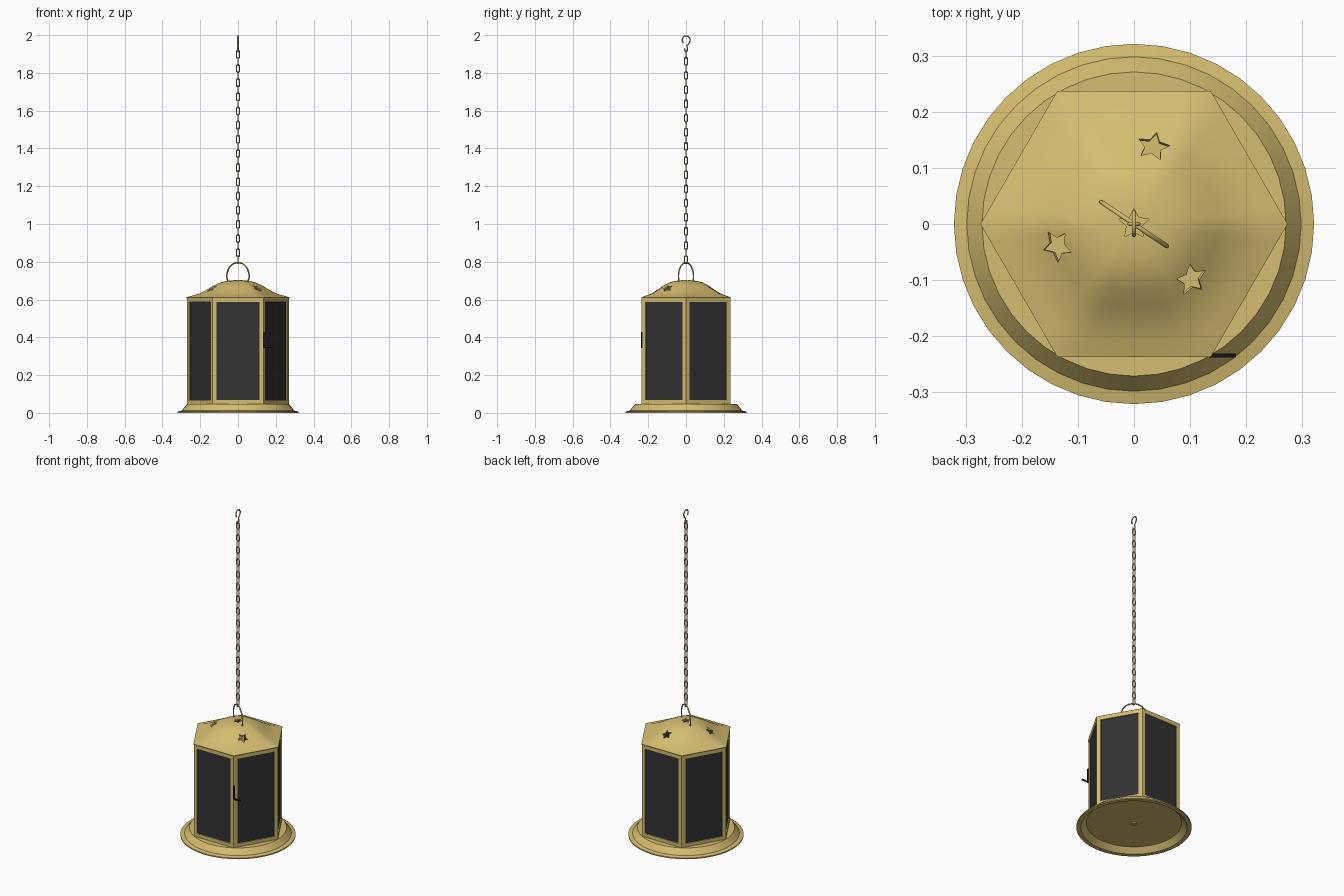
import bpy, bmesh, math
from mathutils import Matrix, Vector

if "Cube" in bpy.data.objects:
    bpy.data.objects.remove(bpy.data.objects["Cube"])


def material(name, rgb):
    m = bpy.data.materials.new(name)
    m.diffuse_color = (*rgb, 1)
    m.use_nodes = True
    m.node_tree.nodes["Principled BSDF"].inputs["Base Color"].default_value = m.diffuse_color
    return m


GOLD = material("brass", (0.67, 0.51, 0.165))
DARK = material("dark_glass", (0.032, 0.032, 0.032))
BLACK = material("black_metal", (0.006, 0.006, 0.006))


def add_object(name, bm, mats, smooth=None):
    bmesh.ops.recalc_face_normals(bm, faces=bm.faces)
    me = bpy.data.meshes.new(name)
    bm.to_mesh(me)
    bm.free()
    for m in mats:
        me.materials.append(m)
    ob = bpy.data.objects.new(name, me)
    bpy.context.collection.objects.link(ob)
    if smooth:
        shade(ob, smooth)
    return ob


def shade(ob, angle):
    bpy.ops.object.select_all(action='DESELECT')
    ob.select_set(True)
    bpy.context.view_layer.objects.active = ob
    bpy.ops.object.shade_smooth_by_angle(angle=math.radians(angle))


def box(bm, size, center, matrix=Matrix(), mat=0):
    m = matrix @ Matrix.Translation(center) @ Matrix.Diagonal((*size, 1))
    for v in bmesh.ops.create_cube(bm, size=1, matrix=m)["verts"]:
        for f in v.link_faces:
            f.material_index = mat


def bake(ob):
    """Replace an object by its evaluated mesh."""
    dg = bpy.context.evaluated_depsgraph_get()
    me = bpy.data.meshes.new_from_object(ob.evaluated_get(dg))
    new = bpy.data.objects.new(ob.name, me)
    name = ob.name
    bpy.data.objects.remove(ob)
    bpy.context.collection.objects.link(new)
    new.name = name
    return new


def wire(name, paths, radius, cyclic, mat):
    cu = bpy.data.curves.new(name, 'CURVE')
    cu.dimensions = '3D'
    cu.bevel_depth = radius
    cu.bevel_resolution = 1
    cu.use_fill_caps = True
    for pts in paths:
        sp = cu.splines.new('POLY')
        sp.points.add(len(pts) - 1)
        for p, q in zip(sp.points, pts):
            p.co = (*q, 1)
        sp.use_cyclic_u = cyclic
    cu.materials.append(mat)
    ob = bpy.data.objects.new(name, cu)
    bpy.context.collection.objects.link(ob)
    ob = bake(ob)
    shade(ob, 60)
    return ob


def lathe(name, profile, steps, mat):
    bm = bmesh.new()
    vs = [bm.verts.new((r, 0, z)) for r, z in profile]
    es = [bm.edges.new(p) for p in zip(vs, vs[1:])]
    bmesh.ops.spin(bm, geom=vs + es, axis=(0, 0, 1), cent=(0, 0, 0),
                   angle=2 * math.pi, steps=steps)
    bmesh.ops.remove_doubles(bm, verts=bm.verts, dist=1e-5)
    return add_object(name, bm, [mat], 25)


# dished base plate, and the small nut beneath it
lathe("base_plate", [(0, 0.046), (0.271, 0.046), (0.298, 0.012), (0.321, 0.007),
                     (0.321, 0), (0.296, 0), (0.266, 0.03), (0, 0.03)], 40, GOLD)
lathe("base_nut", [(0, 0.031), (0.016, 0.031), (0.016, 0.022), (0, 0.022)], 6, GOLD)

# six framed glass panels
R = 0.271
AP = R * math.cos(math.pi / 6)
for i in range(6):
    rot = Matrix.Rotation(math.radians(60 * i), 4, 'Z')
    bm = bmesh.new()
    for s in (-1, 1):
        box(bm, (0.021, 0.014, 0.565), (s * 0.124, -AP + 0.007, 0.3275), rot)
        box(bm, (0.227, 0.014, 0.022), (0, -AP + 0.007, 0.3275 + s * 0.2715), rot)
    box(bm, (0.23, 0.006, 0.53), (0, -AP + 0.009, 0.3275), rot, 1)
    add_object(f"side_panel_{i + 1}", bm, [GOLD, DARK])

# roof: hexagonal eave blending into a round dome
RINGS = [(1.0, 0.612), (0.87, 0.622), (0.74, 0.634), (0.6, 0.655), (0.48, 0.675),
         (0.36, 0.69), (0.24, 0.698), (0.12, 0.702)]
N = 48
bm = bmesh.new()
rows = []
for t, z in RINGS:
    row = []
    for k in range(N):
        a = 2 * math.pi * k / N
        hexa = AP * 1.01 / math.cos((a % (math.pi / 3)) - math.pi / 6)
        r = t * (hexa * t + 0.255 * (1 - t))
        row.append(bm.verts.new((r * math.cos(a), r * math.sin(a), z)))
    rows.append(row)
for lo, hi in zip(rows, rows[1:]):
    for k in range(N):
        j = (k + 1) % N
        bm.faces.new((lo[k], lo[j], hi[j], hi[k]))
top = bm.verts.new((0, 0, 0.703))
for k in range(N):
    bm.faces.new((rows[-1][k], rows[-1][(k + 1) % N], top))
roof = add_object("roof", bm, [GOLD])
sol = roof.modifiers.new("thickness", 'SOLIDIFY')
sol.thickness = 0.008
sol.offset = -1

# star-shaped holes in the roof, one at the peak and three around it
bm = bmesh.new()
for dist, ang, size in [(0, 0, 0.028), (0.143, 76, 0.03), (0.143, 196, 0.03), (0.143, 316, 0.03)]:
    m = (Matrix.Rotation(math.radians(ang), 4, 'Z') @ Matrix.Translation((dist, 0, 0.66 if dist else 0.7))
         @ Matrix.Rotation(math.radians(25 if dist else 0), 4, 'Y'))
    ring = []
    for k in range(10):
        r = size * (1 if k % 2 == 0 else 0.5)
        a = math.pi * k / 5 + (0 if dist else math.pi / 2)
        ring.append(bm.verts.new(m @ Vector((r * math.cos(a), r * math.sin(a), -0.04))))
    f = bm.faces.new(ring)
    up = m.to_3x3() @ Vector((0, 0, 0.08))
    ext = bmesh.ops.extrude_face_region(bm, geom=[f], use_keep_orig=True)
    bmesh.ops.translate(bm, vec=up, verts=[g for g in ext["geom"] if isinstance(g, bmesh.types.BMVert)])
cutter = add_object("star_cutter", bm, [GOLD])
cutter.hide_render = True
cut = roof.modifiers.new("stars", 'BOOLEAN')
cut.operation = 'DIFFERENCE'
cut.solver = 'EXACT'
cut.object = cutter
roof = bake(roof)
bpy.data.objects.remove(cutter)
shade(roof, 35)

# carrying loop on the roof
c, s = math.cos(math.radians(-34)), math.sin(math.radians(-34))
loop = [(-0.06, 0.69), (-0.07, 0.71)]
for k in range(17):
    a = math.pi * (1 - k / 16)
    loop.append((0.071 * math.cos(a), 0.725 + 0.071 * math.sin(a)))
loop += [(0.07, 0.71), (0.06, 0.69)]
wire("carrying_loop", [[(u * c, u * s, z) for u, z in loop]], 0.004, False, GOLD)

# chain of alternating oval links
links = []
for i in range(30):
    zc = 0.811 + 0.0375 * i
    pts = []
    for k in range(16):
        a = 2 * math.pi * (k + 0.5) / 16
        u = 0.0085 * math.cos(a)
        w = 0.0085 * math.sin(a) + math.copysign(0.0125, math.sin(a))
        pts.append((u, 0, zc + w) if i % 2 else (0, u, zc + w))
    links.append(pts)
wire("chain", links, 0.0036, True, GOLD)

# hanging hook
hook = [(-0.006, 1.93), (-0.008, 1.918), (0, 1.912), (0.008, 1.918), (0.008, 1.932), (0.004, 1.943),
        (0.012, 1.952), (0.02, 1.964), (0.022, 1.978), (0.014, 1.991), (0.002, 1.996),
        (-0.011, 1.993), (-0.019, 1.982), (-0.02, 1.968), (-0.014, 1.958)]
wire("hanging_hook", [[(0, y, z) for y, z in hook]], 0.004, False, GOLD)

# black latch handle on the front right corner
bm = bmesh.new()
box(bm, (0.007, 0.007, 0.085), (0.137, -0.234, 0.387))
box(bm, (0.048, 0.007, 0.007), (0.158, -0.234, 0.346))
add_object("latch_handle", bm, [BLACK])
